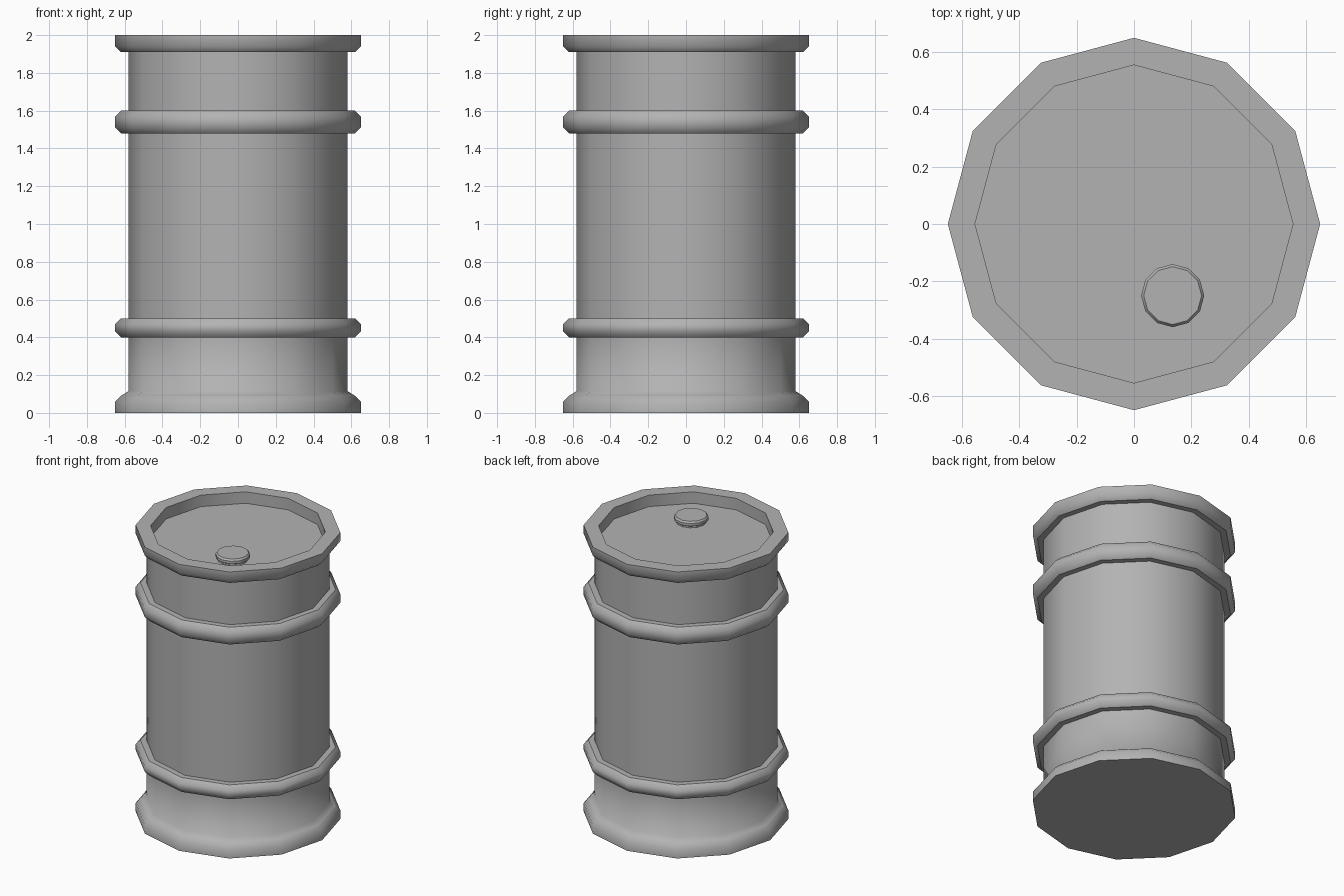
import bpy, bmesh, math
from mathutils import Vector

if "Cube" in bpy.data.objects:
    bpy.data.objects.remove(bpy.data.objects["Cube"])

SIDES = 12

# Dark grey paint
paint = bpy.data.materials.new("dark_grey")
paint.diffuse_color = (0.45, 0.45, 0.45, 1)
paint.use_nodes = True
paint.node_tree.nodes["Principled BSDF"].inputs["Base Color"].default_value = paint.diffuse_color


def lathe(name, profile, loc=(0, 0, 0)):
    """Revolve (r, z, sharp) points, capping both ends with an n-gon."""
    bm = bmesh.new()
    rings = []
    for r, z, _ in profile:
        rings.append([bm.verts.new((r * math.cos(2 * math.pi * i / SIDES),
                                    r * math.sin(2 * math.pi * i / SIDES), z))
                      for i in range(SIDES)])
    for a, b in zip(rings, rings[1:]):
        for i in range(SIDES):
            j = (i + 1) % SIDES
            bm.faces.new((a[i], a[j], b[j], b[i]))
    bm.faces.new(rings[0][::-1])
    bm.faces.new(rings[-1])
    bmesh.ops.recalc_face_normals(bm, faces=bm.faces)
    for f in bm.faces:
        f.smooth = True
    # Crisp rings where the profile asks for them
    for ring, (_, _, sharp) in zip(rings, profile):
        for i in range(SIDES):
            bm.edges.get((ring[i], ring[(i + 1) % SIDES])).smooth = not sharp
    mesh = bpy.data.meshes.new(name)
    bm.to_mesh(mesh)
    bm.free()
    mesh.materials.append(paint)
    ob = bpy.data.objects.new(name, mesh)
    ob.location = Vector(loc)
    bpy.context.collection.objects.link(ob)
    return ob


R, RIM, CH = 0.58, 0.65, 0.03


def hoop(z0, z1):
    """Chamfered raised hoop between two heights."""
    return [(R, z0, True), (RIM - CH, z0, True), (RIM, z0 + CH, False),
            (RIM, z1 - CH, False), (RIM - CH, z1, True), (R, z1, True)]


# Drum shell: foot, two hoops, top rim and recessed lid
profile = [(RIM, 0, True), (RIM, 0.06, False), (0.62, 0.09, True),
           (R, 0.115, False)]
profile += hoop(0.40, 0.50) + hoop(1.48, 1.60)
profile += [(R, 1.91, True), (RIM - CH, 1.91, True), (RIM, 1.94, False),
            (RIM, 2.0, True), (0.555, 2.0, True), (0.555, 1.92, True)]
lathe("drum_shell", profile)

# Filler cap on the lid
lathe("filler_cap", [(0.098, 1.915, True), (0.098, 1.93, True),
                     (0.11, 1.937, True), (0.11, 1.955, True),
                     (0.101, 1.967, True)], (0.135, -0.25, 0))
